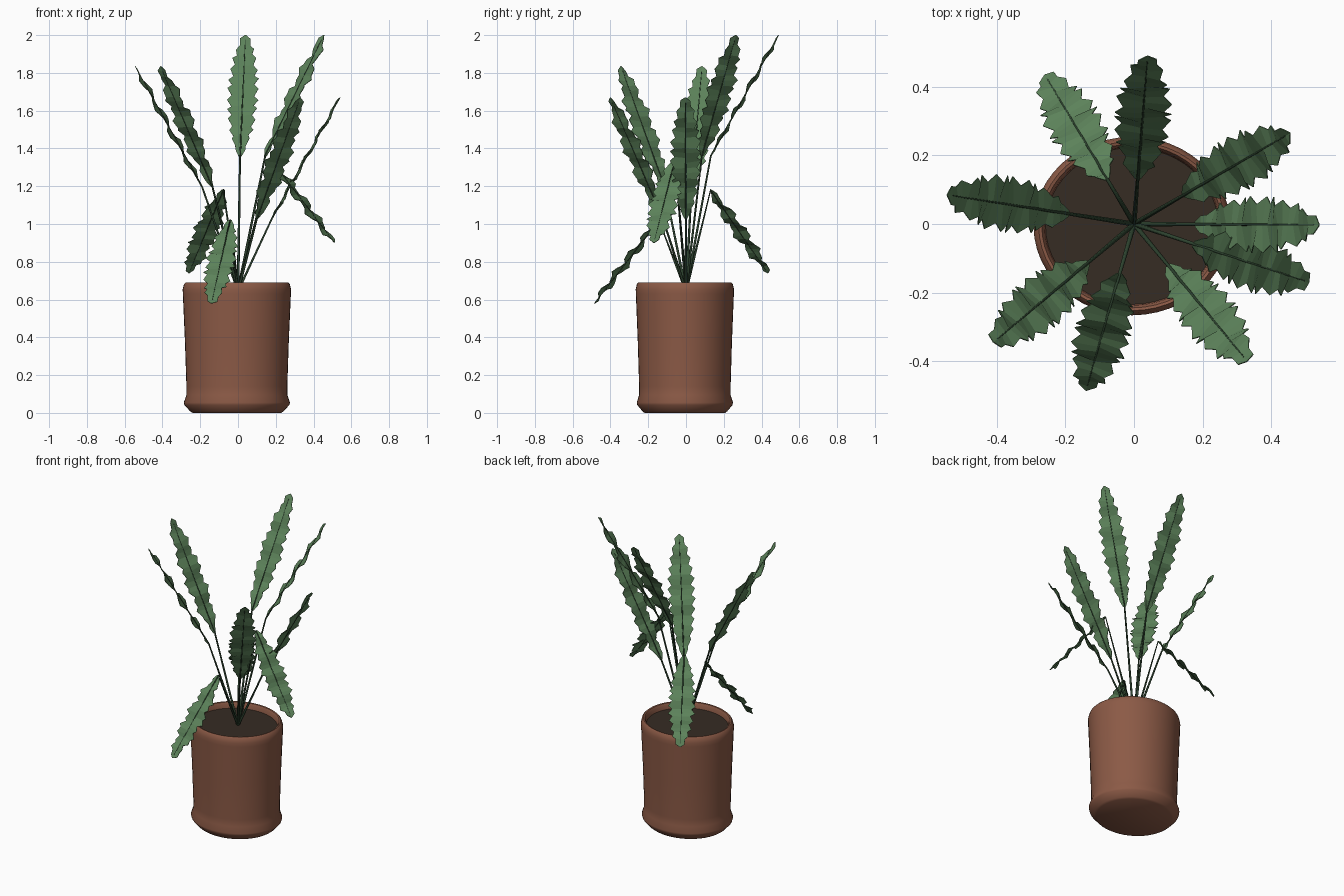
import bpy, bmesh, math
from mathutils import Vector

if "Cube" in bpy.data.objects:
    bpy.data.objects.remove(bpy.data.objects["Cube"])


def material(name, rgb):
    m = bpy.data.materials.new(name)
    m.diffuse_color = (*rgb, 1)
    m.use_nodes = True
    m.node_tree.nodes["Principled BSDF"].inputs["Base Color"].default_value = m.diffuse_color
    return m


TERRACOTTA = material("terracotta", (0.26, 0.102, 0.061))
SOIL = material("dark soil", (0.037, 0.025, 0.017))
LEAF = material("leaf green", (0.107, 0.223, 0.102))
STEM = material("stem dark green", (0.026, 0.055, 0.028))


def finish(name, bm, mat):
    bmesh.ops.recalc_face_normals(bm, faces=bm.faces)
    me = bpy.data.meshes.new(name)
    bm.to_mesh(me)
    bm.free()
    ob = bpy.data.objects.new(name, me)
    bpy.context.collection.objects.link(ob)
    me.materials.append(mat)
    return ob


def lathe(name, profile, mat, sides=48):
    """Spin a profile into a slightly oval solid."""
    bm = bmesh.new()
    rings = []
    for r, z in profile:
        rings.append([bm.verts.new((r * math.cos(2 * math.pi * i / sides) - 0.006,
                                    r * math.sin(2 * math.pi * i / sides) * 0.907 - 0.006, z))
                      for i in range(sides)])
    for a, b in zip(rings, rings[1:]):
        for i in range(sides):
            j = (i + 1) % sides
            bm.faces.new((a[i], a[j], b[j], b[i]))
    bm.faces.new(rings[0])
    bm.faces.new(rings[-1])
    ob = finish(name, bm, mat)
    bpy.ops.object.select_all(action='DESELECT')
    ob.select_set(True)
    bpy.context.view_layer.objects.active = ob
    bpy.ops.object.shade_smooth_by_angle(angle=math.radians(40))
    return ob


# Pot with flared foot and rounded rim, soil inside
lathe("pot", [(0.235, 0), (0.247, 0.008), (0.278, 0.042), (0.281, 0.055), (0.267, 0.095),
              (0.267, 0.14), (0.275, 0.38), (0.286, 0.63), (0.287, 0.655), (0.280, 0.682),
              (0.272, 0.69), (0.263, 0.688), (0.255, 0.675), (0.251, 0.64)], TERRACOTTA)
lathe("soil", [(0.252, 0.63), (0.252, 0.652)], SOIL)


def half_width(t):
    """Blade outline: quick swell, broad middle, blunt tip."""
    pts = [(0, 0.012), (0.08, 0.038), (0.22, 0.066), (0.42, 0.083), (0.62, 0.082),
           (0.82, 0.060), (0.95, 0.032), (1, 0.002)]
    for (a, wa), (b, wb) in zip(pts, pts[1:]):
        if t <= b:
            return wa + (wb - wa) * (t - a) / (b - a)
    return pts[-1][1]


def blade(name, start, tip, side, phase):
    """Toothed, rippled leaf blade running from start to tip."""
    axis = tip - start
    normal = side.cross(axis).normalized()
    bm = bmesh.new()
    rows, n = [], 24
    for i in range(n + 1):
        t = i / n
        w = half_width(t) * (1.0 if i % 2 or i == n else 0.72)
        # teeth lean towards the tip
        centre = start + axis * t
        lean = axis * (0.012 if i % 2 else 0)
        row = []
        for s in (-1, 0, 1):
            ripple = 0.012 * abs(s) * math.sin(t * math.pi * 9 + phase + s * 0.6)
            ripple *= min(1, w / 0.04)
            row.append(bm.verts.new(centre + lean * abs(s) + side * (s * w) + normal * ripple))
        rows.append(row)
    for a, b in zip(rows, rows[1:]):
        for k in (0, 1):
            bm.faces.new((a[k], a[k + 1], b[k + 1], b[k]))
    ob = finish(name, bm, LEAF)
    mod = ob.modifiers.new("thickness", 'SOLIDIFY')
    mod.thickness = 0.003
    mod.offset = 0


def stem(name, points, radii):
    """Tapered stalk continuing as the leaf midrib."""
    cu = bpy.data.curves.new(name, 'CURVE')
    cu.dimensions = '3D'
    cu.bevel_depth = 1
    cu.bevel_resolution = 1
    cu.use_fill_caps = True
    sp = cu.splines.new('POLY')
    sp.points.add(len(points) - 1)
    for p, co, r in zip(sp.points, points, radii):
        p.co = (*co, 1)
        p.radius = r
    ob = bpy.data.objects.new(name, cu)
    bpy.context.collection.objects.link(ob)
    cu.materials.append(STEM)


# Leaf tips; True marks the drooping leaves
tips = [((0.04, 0.49, 2.0), False), ((0.455, 0.265, 2.0), False),
        ((0.54, -0.003, 1.67), False), ((0.33, -0.40, 1.67), False),
        ((-0.41, -0.345, 1.835), False), ((-0.545, 0.085, 1.835), False),
        ((0.51, -0.17, 0.90), True), ((-0.26, 0.435, 0.74), True),
        ((-0.14, -0.485, 0.58), True)]
for i, (tip, droops) in enumerate(tips, 1):
    tip = Vector(tip)
    out = Vector((tip.x, tip.y, 0)).normalized()
    side = Vector((-out.y, out.x, 0))
    back, rise = (0.355, 0.44) if droops else (0.36, -0.64)
    start = tip - out * back + Vector((0, 0, rise))
    root = Vector((0, 0, 0.645))
    blade(f"leaf_blade_{i}", start, tip, side, i * 1.3)
    stem(f"leaf_stem_{i}", [root, start, tip.lerp(start, 0.04)], [0.0075, 0.005, 0.0025])
